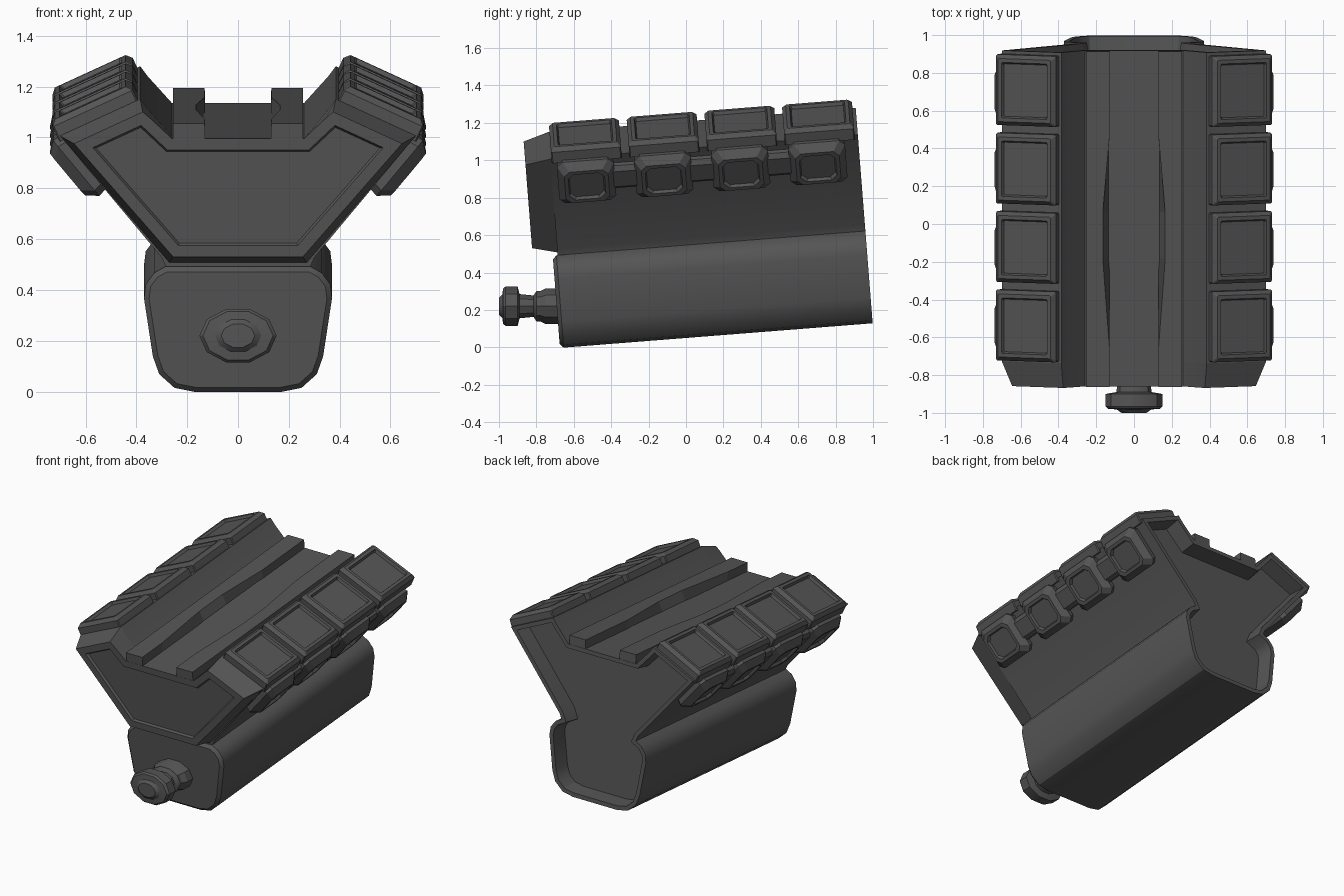
import bpy, bmesh, math
from mathutils import Vector

if "Cube" in bpy.data.objects:
    bpy.data.objects.remove(bpy.data.objects["Cube"])

TILT = math.radians(4.5)
mat = bpy.data.materials.new("dark_grey")
mat.diffuse_color = (0.09, 0.09, 0.09, 1)
mat.use_nodes = True
mat.node_tree.nodes["Principled BSDF"].inputs["Base Color"].default_value = mat.diffuse_color


def loft(bm, rings):
    """Skin a list of closed rings and cap both ends; returns the end cap."""
    vs = [[bm.verts.new(p) for p in r] for r in rings]
    n = len(vs[0])
    for a, b in zip(vs, vs[1:]):
        for i in range(n):
            j = (i + 1) % n
            bm.faces.new((a[i], a[j], b[j], b[i]))
    bm.faces.new(vs[0][::-1])
    end = bm.faces.new(vs[-1])
    bm.normal_update()
    bmesh.ops.recalc_face_normals(bm, faces=bm.faces[:])
    return end


def inset(bm, face, thickness, depth):
    bmesh.ops.inset_region(bm, faces=[face], thickness=thickness, depth=0,
                           use_even_offset=True)
    bmesh.ops.translate(bm, verts=face.verts[:], vec=(0, depth, 0))


def finish(bm, name, mirror=False, tilt=True, angle=30):
    bmesh.ops.recalc_face_normals(bm, faces=bm.faces[:])
    me = bpy.data.meshes.new(name)
    bm.to_mesh(me)
    bm.free()
    ob = bpy.data.objects.new(name, me)
    bpy.context.collection.objects.link(ob)
    me.materials.append(mat)
    if tilt:
        ob.rotation_euler = (TILT, 0, 0)
    if mirror:
        ob.modifiers.new("mirror", 'MIRROR')
    bpy.ops.object.select_all(action='DESELECT')
    ob.select_set(True)
    bpy.context.view_layer.objects.active = ob
    bpy.ops.object.shade_smooth_by_angle(angle=math.radians(angle))
    return ob


def section(half, y):
    """Full symmetric ring from the right half (bottom to top)."""
    return [(x, y, z) for x, z in half] + [(-x, y, z) for x, z in reversed(half)]


def block(origin, u, n, u0, u1, yc, ylen, corner, steps):
    """Rings of a corner-cut rectangle on a sloped face; steps = (inset, height)."""
    o, u, n = (Vector((v[0], 0, v[1])) for v in (origin, u, n))
    uc, hu, hy = (u0 + u1) / 2, (u1 - u0) / 2, ylen / 2
    rings = []
    for ins, h in steps:
        a, b, c = hu - ins, hy - ins, corner
        pts = [(a, b - c), (a - c, b), (c - a, b), (-a, b - c),
               (-a, c - b), (c - a, -b), (a - c, -b), (a, c - b)]
        rings.append([o + u * (uc + p) + n * h + Vector((0, yc + q, 0))
                      for p, q in pts])
    return rings


# Main body: crankcase, neck and V banks in one profile, hollowed at the back
crank_half = [(.17, .05), (.25, .066), (.31, .12), (.335, .19), (.37, .42),
              (.363, .475), (.33, .52), (.285, .545)]
bank_half = [(.70, 1.06), (.385, 1.205), (.355, 1.165), (.26, 1.06)]
body_half = crank_half + [(.30, .58)] + bank_half
bm = bmesh.new()
back = loft(bm, [section(body_half, -.645), section(body_half, 1.005)])
inset(bm, back, .028, 0)
inset(bm, back, .012, -.11)
finish(bm, "engine_body")

# Crankcase front with a bevelled edge
bm = bmesh.new()
face = loft(bm, [section(crank_half, -.60), section(crank_half, -.652)])
inset(bm, face, .02, -.02)
finish(bm, "crankcase_front")

# Tapered front of the V block with a recessed panel
nose_back = [(.27, .56)] + bank_half
nose_front = [(.255, .593), (.645, 1.04), (.375, 1.165), (.345, 1.14), (.26, 1.06)]
bm = bmesh.new()
face = loft(bm, [section(nose_back, -.645), section(nose_front, -.779)])
inset(bm, face, .045, 0)
inset(bm, face, .008, .015)
finish(bm, "block_front", angle=20)

# Valley rails with a scooped inner edge
bm = bmesh.new()
loft(bm, [[(.255, y, 1.05), (.255, y, 1.12), (x, y, 1.12), (.13, y, 1.05)]
          for y, x in ((-.778, .131), (-.56, .131), (-.1, .165),
                       (.15, .165), (.54, .131), (1.003, .131))])
finish(bm, "valley_rails", mirror=True, angle=5)

# Head covers, four on each bank
deck = math.radians(24.7)
deck_u, deck_n = (math.cos(deck), -math.sin(deck)), (math.sin(deck), math.cos(deck))
bm = bmesh.new()
for i in range(4):
    loft(bm, block((.40, 1.197), deck_u, deck_n, -.005, .342, -.45 + .4167 * i,
                   .375, .006, ((0, -.02), (0, .045), (.02, .068),
                                (.04, .068), (.048, .05))))
finish(bm, "head_covers", mirror=True, angle=20)

# Exhaust ports on the sloped underside
wall = math.atan2(.48, .40)
wall_u, wall_n = (math.cos(wall), math.sin(wall)), (math.sin(wall), -math.cos(wall))
bm = bmesh.new()
for i in range(4):
    loft(bm, block((.70, 1.06), wall_u, wall_n, -.285, .0, -.46 + .4133 * i,
                   .305, .03, ((.01, -.03), (0, .035), (.035, .08),
                               (.055, .08), (.062, .062))))
finish(bm, "exhaust_ports", mirror=True, angle=20)

# Bar joining the ports
bm = bmesh.new()
loft(bm, block((.70, 1.06), wall_u, wall_n, -.215, -.06, .16, 1.25, .01,
               ((0, -.02), (0, .025), (.025, .045))))
finish(bm, "port_bar", mirror=True, angle=20)

# Crank pulley: ten-sided stepped stub, wider than tall
profile = [(-.64, .10), (-.75, .10), (-.78, .085), (-.80, .085), (-.815, .06),
           (-.89, .068), (-.90, .11), (-.965, .11), (-.978, .10),
           (-.982, .066), (-1.0, .048)]
bm = bmesh.new()
loft(bm, [[(1.38 * r * math.cos(math.tau * k / 10), y,
            .22 + r * math.sin(math.tau * k / 10)) for k in range(10)]
          for y, r in profile])
finish(bm, "crank_pulley", tilt=False)
